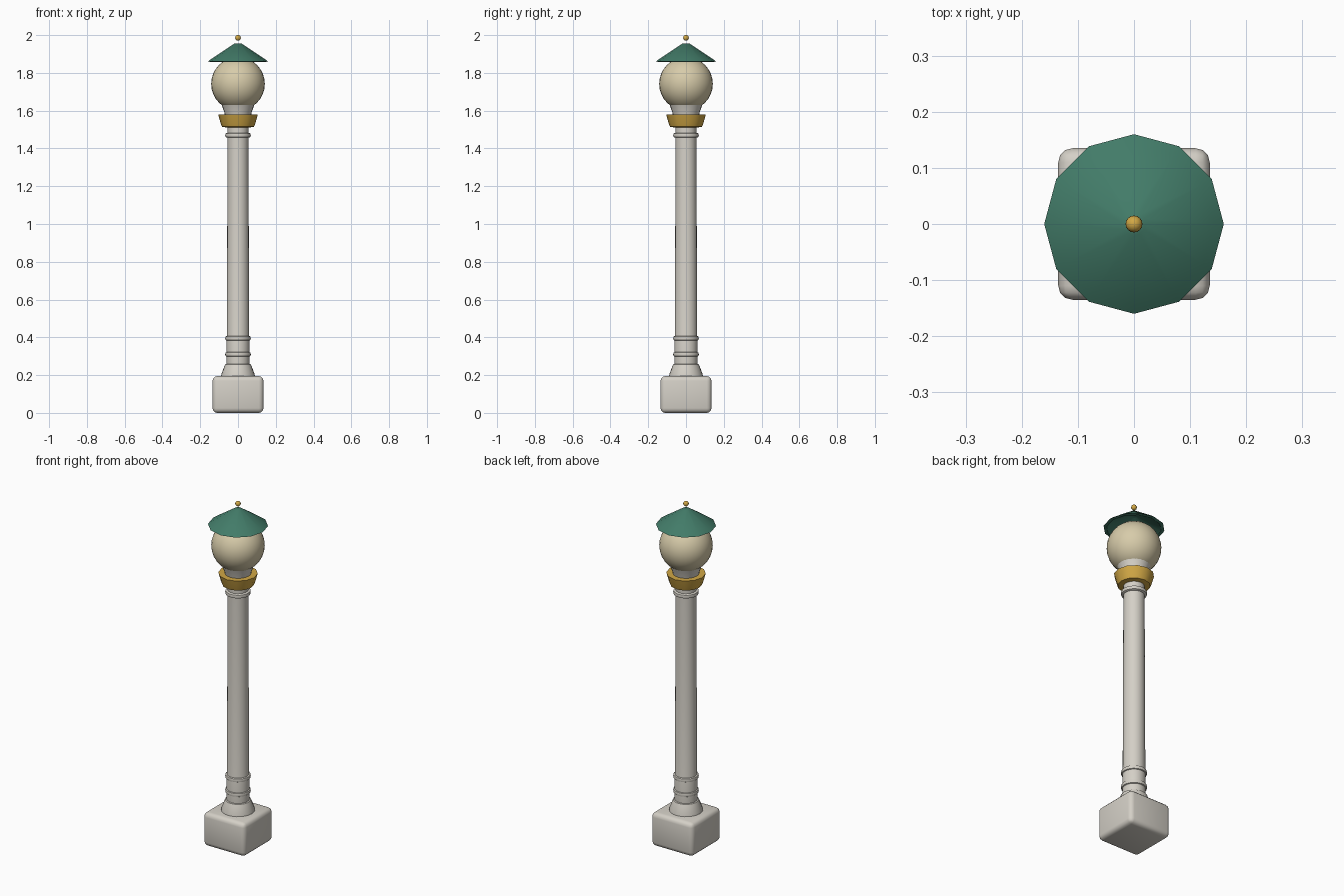
import bpy, bmesh, math

cube = bpy.data.objects.get("Cube")
if cube:
    bpy.data.objects.remove(cube, do_unlink=True)


def material(name, rgb):
    m = bpy.data.materials.new(name)
    m.use_nodes = True
    m.diffuse_color = (*rgb, 1)
    m.node_tree.nodes["Principled BSDF"].inputs["Base Color"].default_value = (*rgb, 1)
    return m


STONE = material("pale stone", (0.66, 0.63, 0.57))
CREAM = material("cream glass", (0.68, 0.60, 0.40))
GOLD = material("gold", (0.64, 0.39, 0.06))
GREEN = material("roof green", (0.055, 0.20, 0.14))


def finish(bm, name, mat, angle=35):
    bmesh.ops.recalc_face_normals(bm, faces=bm.faces)
    mesh = bpy.data.meshes.new(name)
    bm.to_mesh(mesh)
    bm.free()
    mesh.materials.append(mat)
    ob = bpy.data.objects.new(name, mesh)
    bpy.context.collection.objects.link(ob)
    bpy.ops.object.select_all(action="DESELECT")
    ob.select_set(True)
    bpy.context.view_layer.objects.active = ob
    bpy.ops.object.shade_smooth_by_angle(angle=math.radians(angle))
    return ob


def lathe(name, profile, mat, sides=16):
    """Turn an (radius, height) profile about z and cap both ends."""
    bm = bmesh.new()
    rings = []
    for r, z in profile:
        rings.append([bm.verts.new((r * math.cos(a), r * math.sin(a), z))
                      for a in (math.tau * i / sides for i in range(sides))])
    for lo, hi in zip(rings, rings[1:]):
        for i in range(sides):
            j = (i + 1) % sides
            bm.faces.new((lo[i], lo[j], hi[j], hi[i]))
    bm.faces.new(rings[0])
    bm.faces.new(rings[-1])
    return finish(bm, name, mat)


def ball(name, radius, z, mat, segments, rings):
    bm = bmesh.new()
    bmesh.ops.create_uvsphere(bm, u_segments=segments, v_segments=rings, radius=radius)
    bmesh.ops.translate(bm, verts=bm.verts, vec=(0, 0, z))
    return finish(bm, name, mat)


# Rounded square plinth
bm = bmesh.new()
bmesh.ops.create_cube(bm, size=1)
bmesh.ops.scale(bm, verts=bm.verts, vec=(0.27, 0.27, 0.195))
bmesh.ops.translate(bm, verts=bm.verts, vec=(0, 0, 0.0975))
bmesh.ops.bevel(bm, geom=bm.edges[:], offset=0.025, segments=3, profile=0.5, affect="EDGES")
finish(bm, "plinth", STONE)

# Flared foot and column
lathe("column_foot", [(0.09, 0.19), (0.088, 0.205), (0.073, 0.245), (0.068, 0.257), (0.058, 0.26)], STONE, 24)
lathe("column", [(0.061, 0.25), (0.061, 0.40), (0.059, 0.41), (0.055, 1.52)], STONE, 24)

# Rounded bands around the column
for name, z in (("lower_band", 0.31), ("middle_band", 0.395), ("upper_band", 1.47)):
    lathe(name, [(0.058, z - 0.013), (0.066, z - 0.009), (0.068, z),
                 (0.066, z + 0.009), (0.058, z + 0.013)], STONE, 24)

# Gold collar and the cup that holds the globe
lathe("gold_collar", [(0.068, 1.512), (0.085, 1.515), (0.091, 1.53), (0.105, 1.58)], GOLD, 12)
lathe("globe_cup", [(0.068, 1.57), (0.072, 1.59), (0.086, 1.63)], STONE, 24)

# Glass globe
ball("globe", 0.142, 1.742, CREAM, 32, 16)

# Thin conical roof, hollow below
lathe("roof", [(0.015, 1.93), (0.143, 1.858), (0.16, 1.86), (0.143, 1.873), (0.02, 1.955)], GREEN, 12)

# Finial
ball("finial", 0.015, 1.985, GOLD, 16, 10)
